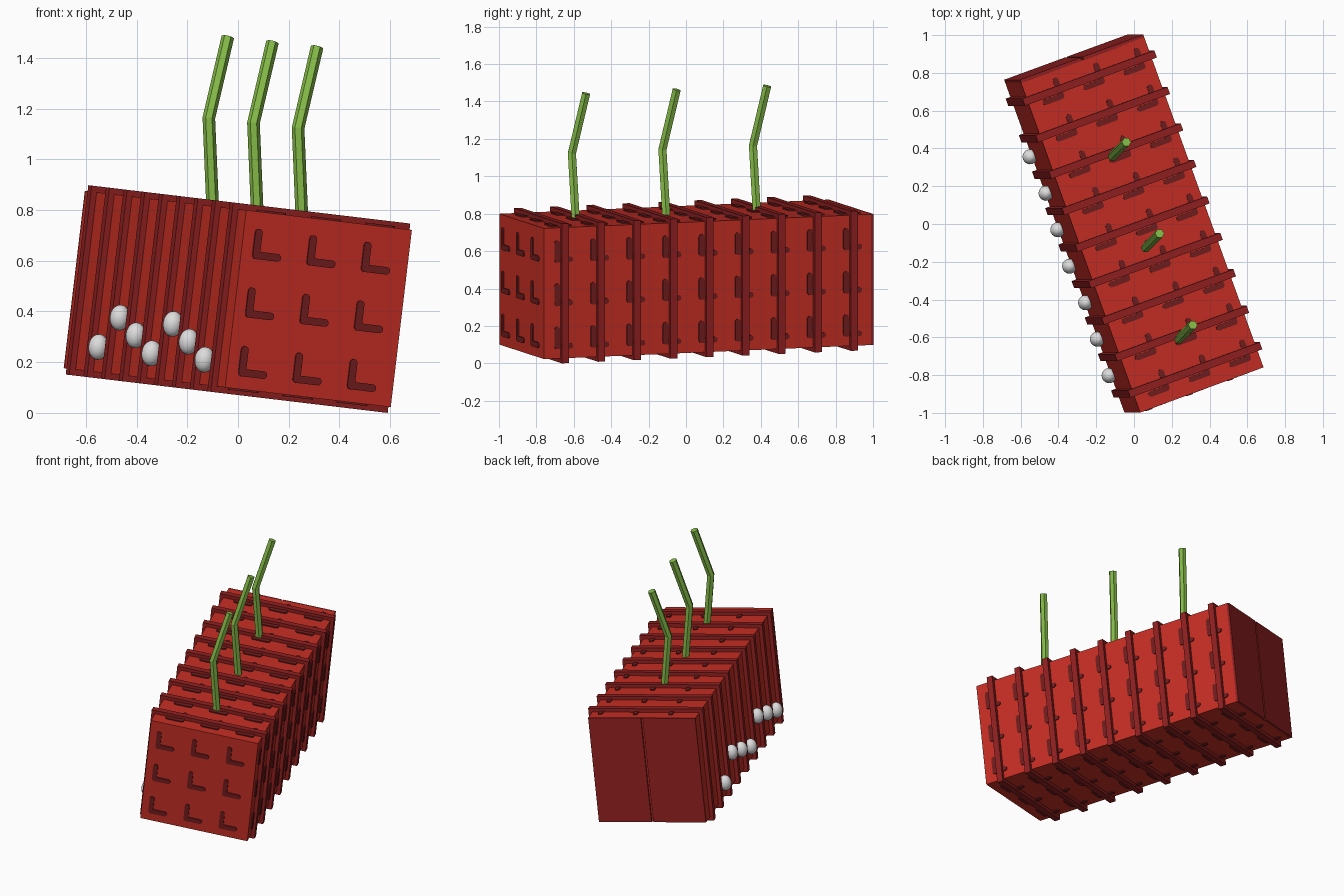
import bpy, bmesh, math
from mathutils import Matrix, Vector

if "Cube" in bpy.data.objects:
    bpy.data.objects.remove(bpy.data.objects["Cube"])

# Tilted frame of the crate: turned about z, then leaned to the right
TILT = (Matrix.Translation((0.0, 0.0, 0.449))
        @ Matrix.Rotation(math.radians(6.8), 4, 'Y')
        @ Matrix.Rotation(math.radians(20.0), 4, 'Z'))
HALF_W, HALF_H = 0.35, 0.352
FRONT, BACK = -0.935, 0.925
PITCH = 0.2055


def material(name, rgb):
    m = bpy.data.materials.new(name)
    m.diffuse_color = (*rgb, 1.0)
    m.use_nodes = True
    m.node_tree.nodes["Principled BSDF"].inputs["Base Color"].default_value = m.diffuse_color
    return m


RED = material("bright_red", (0.56, 0.027, 0.017))
DARK = material("dark_red", (0.28, 0.014, 0.014))
MARK = material("mark_maroon", (0.165, 0.012, 0.012))
GREEN = material("stem_green", (0.235, 0.50, 0.065))
GREY = material("pale_grey", (0.72, 0.72, 0.72))


def finish(bm, name, mat, matrix=TILT, smooth=False):
    bmesh.ops.recalc_face_normals(bm, faces=bm.faces[:])
    for f in bm.faces:
        f.smooth = smooth
    bm.transform(matrix)
    me = bpy.data.meshes.new(name)
    bm.to_mesh(me)
    bm.free()
    me.materials.append(mat)
    ob = bpy.data.objects.new(name, me)
    bpy.context.collection.objects.link(ob)
    return ob


def add_box(bm, lo, hi):
    lo, hi = Vector(lo), Vector(hi)
    bmesh.ops.create_cube(bm, size=1.0, matrix=Matrix.Translation((lo + hi) / 2)
                          @ Matrix.Diagonal((*(hi - lo), 1.0)))


# Main body
bm = bmesh.new()
add_box(bm, (-HALF_W, FRONT, -HALF_H), (HALF_W, BACK, HALF_H))
finish(bm, "body", RED)

# Ribs wrapping all four long sides
bm = bmesh.new()
for i in range(-4, 5):
    y, p = i * PITCH, 0.024
    add_box(bm, (-HALF_W - p, y - 0.02, -HALF_H - p), (HALF_W + p, y + 0.02, HALF_H + p))
finish(bm, "ribs", DARK)

# Two plates closing the back
bm = bmesh.new()
for s in (-1, 1):
    x0, x1 = sorted((s * 0.006, s * HALF_W))
    add_box(bm, (x0, BACK - 0.005, -HALF_H), (x1, BACK + 0.015, HALF_H))
finish(bm, "back_doors", DARK)


# Rounded L-shaped marks
def arc(cx, cy, r, a0, a1, n):
    return [(cx + r * math.cos(math.radians(a0 + (a1 - a0) * k / n)),
             cy + r * math.sin(math.radians(a0 + (a1 - a0) * k / n))) for k in range(n + 1)]


def add_mark(bm, origin, a, b, foot=0.09, leg=0.09, r=0.015):
    origin, a, b = Vector(origin), Vector(a), Vector(b)
    n = Vector((0, 0, 0))
    axis = max(range(3), key=lambda k: abs(a.cross(b)[k]))
    n[axis] = math.copysign(1.0, origin[axis])      # outward from the crate
    pts = (arc(0, leg, r, 0, 180, 6) + arc(0, 0, r, 180, 270, 4)
           + arc(foot, 0, r, -90, 90, 6) + [(r, r)])
    f = bm.faces.new([bm.verts.new(origin + a * x + b * y) for x, y in pts])
    ext = bmesh.ops.extrude_face_region(bm, geom=[f])
    bmesh.ops.translate(bm, vec=n * 0.007,
                        verts=[v for v in ext["geom"] if isinstance(v, bmesh.types.BMVert)])


U, V, W = (1, 0, 0), (0, 1, 0), (0, 0, 1)
across = [-0.288, -0.058, 0.172]
rows = [0.18, -0.053, -0.286]
bm = bmesh.new()
for c in across:
    for z in rows:
        add_mark(bm, (c, FRONT, z), U, W)
for i in range(-4, 5):
    y = i * PITCH - 0.04
    for z in rows:
        add_mark(bm, (HALF_W, y, z), V, W, foot=0.075)
    for c in across:
        add_mark(bm, (-c, y, HALF_H), (-1, 0, 0), V)
        add_mark(bm, (c, y, -HALF_H), U, V)
finish(bm, "corner_marks", MARK)

# Pale knobs on the left side, in a repeating three-step pattern
bm = bmesh.new()
for i in range(7):
    z = (-0.253, -0.128, -0.19)[i % 3]
    bmesh.ops.create_uvsphere(
        bm, u_segments=16, v_segments=10, radius=1.0,
        matrix=Matrix.Translation((-0.371, (2.5 - i) * PITCH, z))
        @ Matrix.Diagonal((0.04, 0.04, 0.051, 1.0)))
finish(bm, "side_knobs", GREY, smooth=True)


# Bent six-sided stems
def add_stem(bm, points, r=0.025, sides=6):
    pts = [Vector(p) for p in points]
    rings = []
    for i, p in enumerate(pts):
        d = ((pts[min(i + 1, len(pts) - 1)] - p).normalized()
             + (p - pts[max(i - 1, 0)]).normalized()).normalized()
        e1 = Vector((1, 0, 0))
        e1 = (e1 - d * e1.dot(d)).normalized()
        e2 = d.cross(e1)
        rings.append([bm.verts.new(p + r * (e1 * math.cos(k * math.tau / sides)
                                            + e2 * math.sin(k * math.tau / sides)))
                      for k in range(sides)])
    for lo, hi in zip(rings, rings[1:]):
        for k in range(sides):
            j = (k + 1) % sides
            bm.faces.new((lo[k], lo[j], hi[j], hi[k]))
    bm.faces.new(rings[0])
    bm.faces.new(rings[-1])


bm = bmesh.new()
for i in (-1, 0, 1):
    bend = Vector((0.061 - 0.176 * i, -0.126 + 0.484 * i, 1.143 + 0.02 * i))
    add_stem(bm, (bend + Vector((0.017, 0.023, -0.40)), bend,
                  bend + Vector((0.075, 0.076, 0.32))))
finish(bm, "stems", GREEN, matrix=Matrix())
